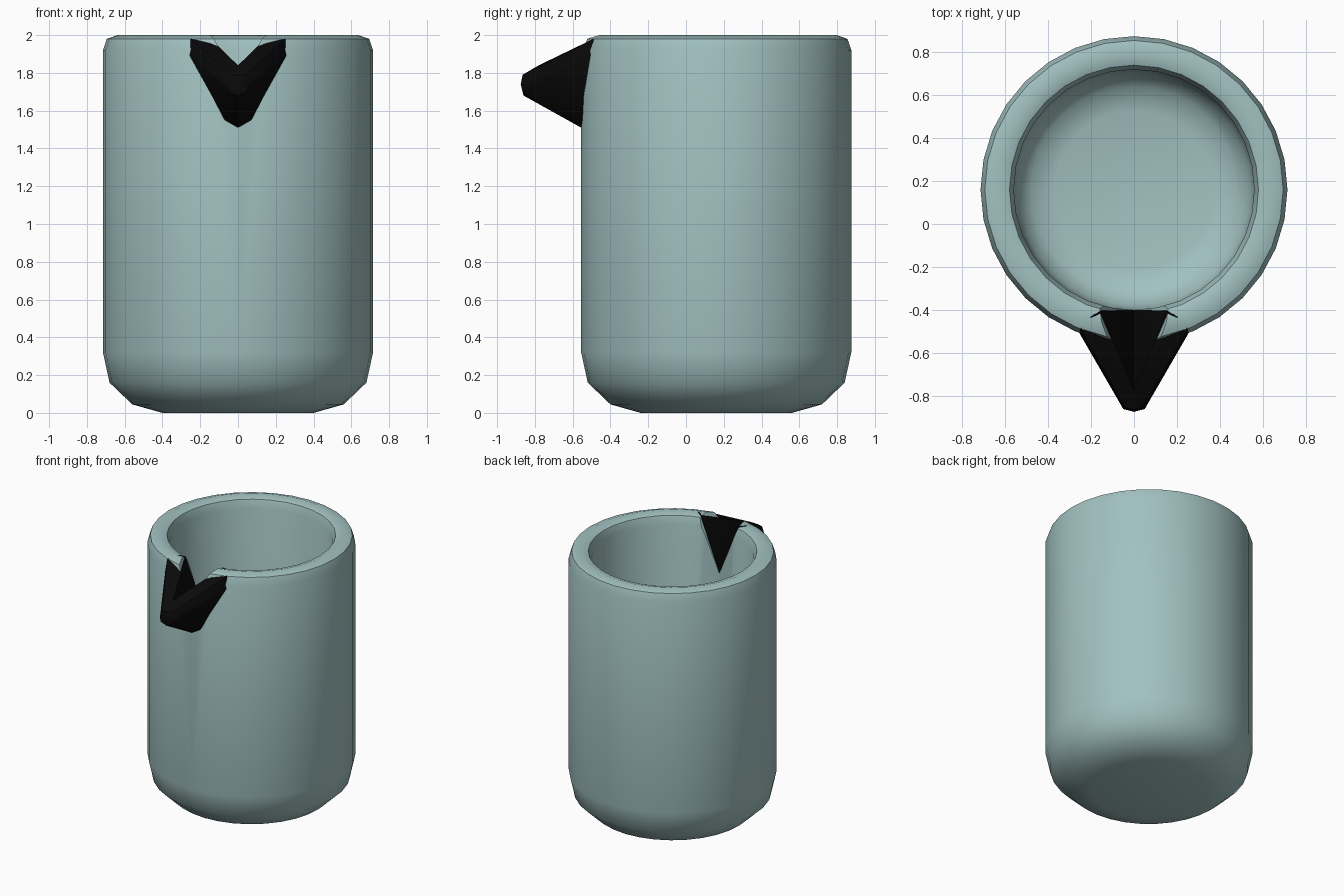
import bpy, bmesh, math
from mathutils import Vector

if "Cube" in bpy.data.objects:
    bpy.data.objects.remove(bpy.data.objects["Cube"])

CY = 0.16  # cup axis offset: the spout balances the bounds around y = 0


def material(name, color):
    m = bpy.data.materials.new(name)
    m.diffuse_color = color
    m.use_nodes = True
    m.node_tree.nodes["Principled BSDF"].inputs["Base Color"].default_value = m.diffuse_color
    return m


def finish(bm, name, mat=None, angle=None):
    bmesh.ops.recalc_face_normals(bm, faces=bm.faces)
    mesh = bpy.data.meshes.new(name)
    bm.to_mesh(mesh)
    bm.free()
    ob = bpy.data.objects.new(name, mesh)
    bpy.context.collection.objects.link(ob)
    if mat:
        mesh.materials.append(mat)
    if angle:
        bpy.ops.object.select_all(action='DESELECT')
        ob.select_set(True)
        bpy.context.view_layer.objects.active = ob
        bpy.ops.object.shade_smooth_by_angle(angle=math.radians(angle))
    return ob


def add_hull(bm, points):
    verts = [bm.verts.new(p) for p in points]
    res = bmesh.ops.convex_hull(bm, input=verts)
    inside = {g for g in res['geom_interior'] if isinstance(g, bmesh.types.BMVert)}
    bmesh.ops.delete(bm, geom=list(inside), context='VERTS')


glaze = material("glaze", (0.36, 0.53, 0.53, 1))
black = material("black", (0.003, 0.003, 0.003, 1))

# Cup body: closed wall profile turned in 32 steps
profile = [(0, 0), (0.40, 0), (0.56, 0.045), (0.68, 0.16), (0.715, 0.32),
           (0.715, 1.92), (0.695, 1.98), (0.638, 2.0), (0.58, 1.98), (0.56, 1.92),
           (0.56, 0.35), (0.54, 0.26), (0.48, 0.185), (0.37, 0.155), (0, 0.155)]
bm = bmesh.new()
vs = [bm.verts.new((r, CY, z)) for r, z in profile]
es = [bm.edges.new(pair) for pair in zip(vs, vs[1:])]
bmesh.ops.spin(bm, geom=vs + es, cent=(0, CY, 0), axis=(0, 0, 1),
               angle=math.tau, steps=32)
bmesh.ops.remove_doubles(bm, verts=bm.verts, dist=1e-4)
cup = finish(bm, "cup_body", glaze, 50)

# V-shaped cutter that opens the wall behind the spout
bm = bmesh.new()
add_hull(bm, [(0, -0.3, 1.532), (0.233, -0.3, 2.1), (-0.233, -0.3, 2.1),
              (0, -0.62, 1.734), (0.150, -0.62, 2.1), (-0.150, -0.62, 2.1)])
cutter = finish(bm, "spout_cutter")
cutter.hide_render = True
cutter.hide_viewport = True
cutter.display_type = 'WIRE'
cut = cup.modifiers.new("spout_opening", 'BOOLEAN')
cut.operation = 'DIFFERENCE'
cut.solver = 'EXACT'
cut.object = cutter

# Pouring spout: one tapering wall, mirrored, meeting at the keel and tip
wall = [(0.265, -0.49, 1.90), (0.25, -0.49, 1.98), (0.20, -0.43, 2.0),
        (0.155, -0.405, 1.99), (0.152, -0.40, 1.92), (0.21, -0.43, 1.90),
        (0, -0.40, 1.60), (0, -0.555, 1.51), (0.07, -0.55, 1.55),
        (0, -0.86, 1.68), (0.05, -0.86, 1.70), (0, -0.875, 1.74),
        (0.05, -0.862, 1.745), (0, -0.865, 1.79), (0.04, -0.855, 1.79),
        (0, -0.78, 1.84), (0, -0.72, 1.78)]
bm = bmesh.new()
for side in (1, -1):
    add_hull(bm, [Vector((side * x, y, z)) for x, y, z in wall])
finish(bm, "spout", black, 45)
